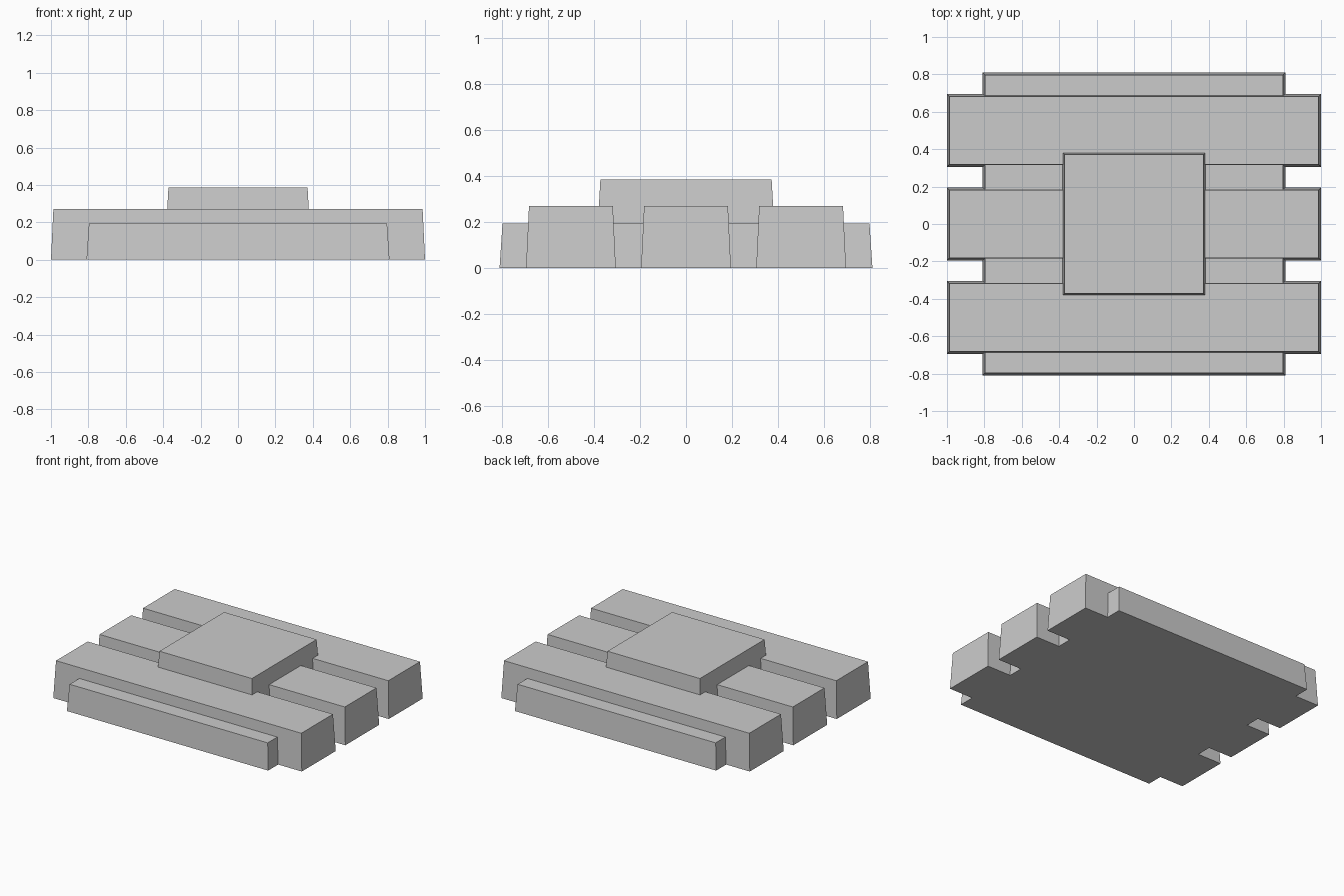
import bpy, bmesh

cube = bpy.data.objects.get("Cube")
if cube:
    bpy.data.objects.remove(cube, do_unlink=True)

grey = bpy.data.materials.new("plain_grey")
grey.use_nodes = True
colour = (0.6, 0.6, 0.6, 1)
grey.diffuse_color = colour
grey.node_tree.nodes["Principled BSDF"].inputs["Base Color"].default_value = colour

TAPER = 0.013   # how far each wall leans in from foot to top


def slab(name, half_x, half_y, top, base=0.0, y=0.0):
    """Box with slightly inward-leaning walls and finely eased top edges."""
    bm = bmesh.new()
    bmesh.ops.create_cube(bm, size=2)
    for v in bm.verts:
        inset = TAPER if v.co.z > 0 else 0
        v.co.x *= half_x - inset
        v.co.y *= half_y - inset
        v.co.z = top if v.co.z > 0 else base
    rim = [e for e in bm.edges if all(v.co.z == top for v in e.verts)]
    bmesh.ops.bevel(bm, geom=rim, offset=0.004, segments=1, affect='EDGES')
    mesh = bpy.data.meshes.new(name)
    bm.to_mesh(mesh)
    bm.free()
    mesh.materials.append(grey)
    obj = bpy.data.objects.new(name, mesh)
    obj.location.y = y
    bpy.context.collection.objects.link(obj)
    return obj


# Low square core that shows in the gaps and along front and back
slab("core_slab", 0.81, 0.81, 0.193)

# Three planks running across the core
slab("front_plank", 1.0, 0.195, 0.27, y=-0.5)
slab("middle_plank", 1.0, 0.195, 0.27)
slab("back_plank", 1.0, 0.195, 0.27, y=0.5)

# Raised central block, seated down into the gaps
slab("centre_block", 0.385, 0.385, 0.385, base=0.15)
